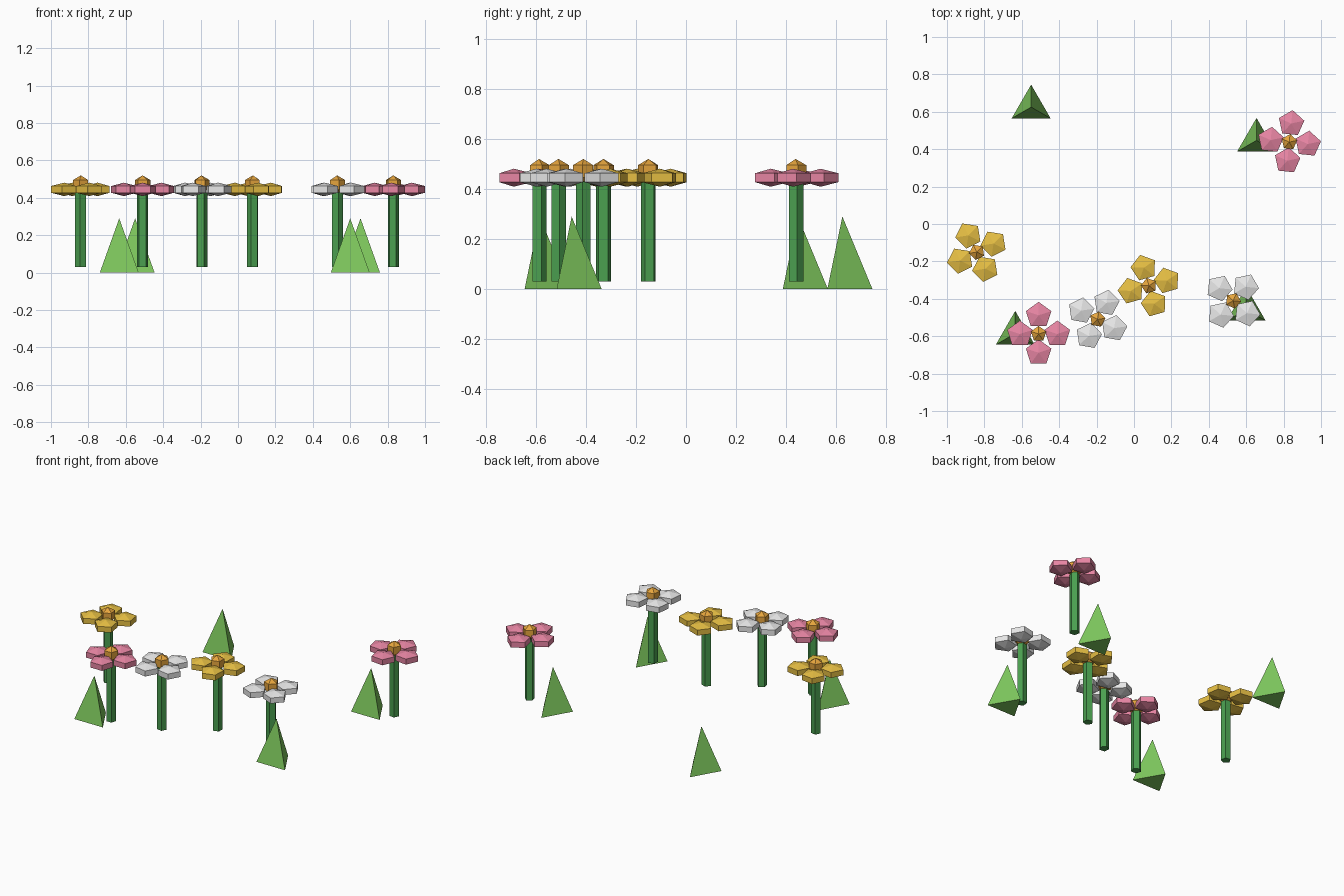
import bpy
from math import sin, cos, pi, radians

cube = bpy.data.objects.get("Cube")
if cube:
    bpy.data.objects.remove(cube, do_unlink=True)


def material(name, rgb):
    mat = bpy.data.materials.new(name)
    mat.use_nodes = True
    mat.diffuse_color = (*rgb, 1)
    mat.node_tree.nodes["Principled BSDF"].inputs["Base Color"].default_value = (*rgb, 1)
    return mat


STEM = material("stem green", (0.07, 0.35, 0.08))
LEAF = material("grass green", (0.21, 0.58, 0.11))
CORE = material("orange", (0.84, 0.40, 0.05))
PINK = material("pink", (0.85, 0.25, 0.39))
WHITE = material("white", (0.86, 0.86, 0.86))
YELLOW = material("yellow", (0.84, 0.55, 0.06))


def lathe(name, profile, sides, mat, location, turn=0):
    """Flat-faced solid from a (radius, height) profile; zero radius makes a tip."""
    verts, rings, faces = [], [], []
    for radius, z in profile:
        count = sides if radius else 1
        rings.append([len(verts) + i for i in range(count)])
        for i in range(count):
            a = pi / 2 + turn + 2 * pi * i / sides
            verts.append((radius * cos(a), radius * sin(a), z))
    for low, high in zip(rings, rings[1:]):
        for i in range(sides):
            j = (i + 1) % sides
            if len(low) == 1:
                faces.append((low[0], high[j], high[i]))
            elif len(high) == 1:
                faces.append((low[i], low[j], high[0]))
            else:
                faces.append((low[i], low[j], high[j], high[i]))
    if len(rings[0]) > 1:
        faces.append(rings[0][::-1])
    if len(rings[-1]) > 1:
        faces.append(rings[-1])
    mesh = bpy.data.meshes.new(name)
    mesh.from_pydata(verts, [], faces)
    mesh.materials.append(mat)
    obj = bpy.data.objects.new(name, mesh)
    obj.location = location
    bpy.context.collection.objects.link(obj)
    return obj


def bead(radius, half_height):
    """Profile of a faceted bead with an upright rim."""
    return [(0, -half_height), (radius, -half_height / 2),
            (radius, half_height / 2), (0, half_height)]


def flower(x, y, degrees, mat):
    turn = radians(degrees)
    lathe("flower_stem", [(0.031, 0.03), (0.031, 0.43)], 5, STEM, (x, y, 0), turn)
    lathe("flower_centre", bead(0.043, 0.05), 5, CORE, (x, y, 0.47), turn)
    for k in range(4):
        a = turn + k * pi / 2
        lathe("petal", bead(0.0715, 0.036), 5, mat,
              (x + 0.1 * cos(a), y + 0.1 * sin(a), 0.445), turn)


# Flowers
flower(-0.84, -0.15, 27, YELLOW)
flower(-0.51, -0.588, 0, PINK)
flower(-0.195, -0.51, 62, WHITE)
flower(0.08, -0.33, 16, YELLOW)
flower(0.53, -0.41, 48, WHITE)
flower(0.83, 0.438, -6, PINK)

# Grass blades
for x, y in [(-0.55, 0.625), (-0.635, -0.585), (0.655, 0.447), (0.6, -0.457)]:
    lathe("grass_blade", [(0.12, 0), (0, 0.29)], 3, LEAF, (x, y, 0))
